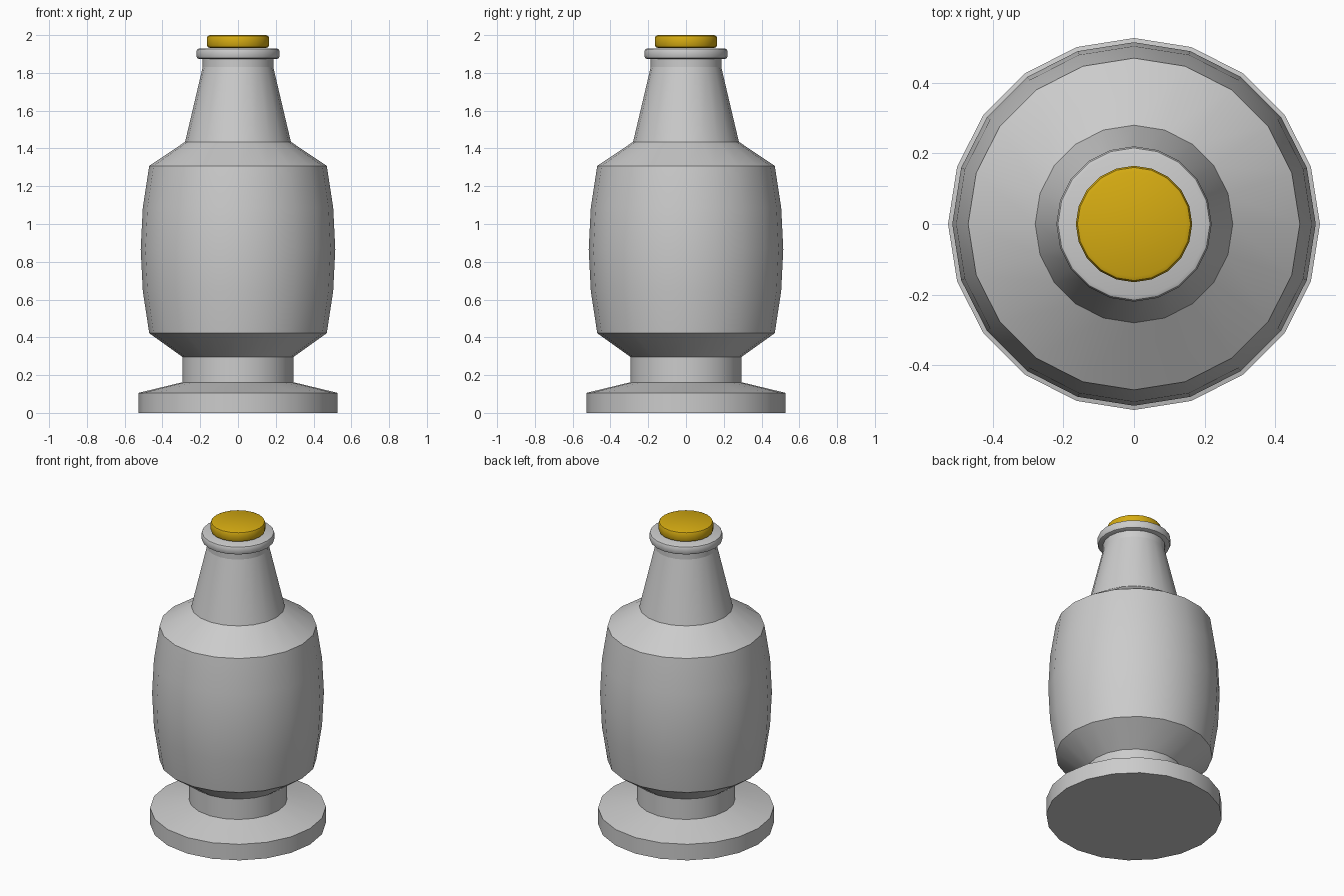
import bpy, bmesh, math

SIDES = 20

if "Cube" in bpy.data.objects:
    bpy.data.objects.remove(bpy.data.objects["Cube"], do_unlink=True)


def make_material(name, rgb):
    mat = bpy.data.materials.new(name)
    mat.use_nodes = True
    mat.diffuse_color = (*rgb, 1)
    mat.node_tree.nodes["Principled BSDF"].inputs["Base Color"].default_value = (*rgb, 1)
    return mat


def lathe(name, profile, mat, cap_bottom=False, cap_top=False):
    """Turn a list of (radius, height) points, bottom to top, around z."""
    bm = bmesh.new()
    rings = [[bm.verts.new((r * math.cos(i * math.tau / SIDES),
                            r * math.sin(i * math.tau / SIDES), z))
              for i in range(SIDES)] for r, z in profile]
    for low, high in zip(rings, rings[1:]):
        for i in range(SIDES):
            j = (i + 1) % SIDES
            bm.faces.new((low[i], low[j], high[j], high[i]))
    if cap_bottom:
        bm.faces.new(rings[0][::-1])
    if cap_top:
        bm.faces.new(rings[-1])
    mesh = bpy.data.meshes.new(name)
    bm.to_mesh(mesh)
    bm.free()
    mesh.materials.append(mat)
    obj = bpy.data.objects.new(name, mesh)
    bpy.context.collection.objects.link(obj)
    bpy.ops.object.select_all(action="DESELECT")
    obj.select_set(True)
    bpy.context.view_layer.objects.active = obj
    bpy.ops.object.shade_smooth_by_angle(angle=math.radians(30))
    return obj


def rounded_disc(name, radius, bottom, top, bevel, mat):
    """Closed disc with softened rims."""
    mid = bevel * 0.3
    profile = [(radius - bevel, bottom), (radius - mid, bottom + mid),
               (radius, bottom + bevel), (radius, top - bevel),
               (radius - mid, top - mid), (radius - bevel, top)]
    return lathe(name, profile, mat, True, True)


grey = make_material("light grey", (0.6, 0.6, 0.6))
gold = make_material("gold", (0.67, 0.41, 0.006))

# Foot and stem
lathe("foot", [(0.527, 0), (0.527, 0.106), (0.295, 0.162)], grey, cap_bottom=True)
lathe("stem", [(0.295, 0.162), (0.295, 0.297)], grey)

# Barrel-shaped body with sloping underside and shoulder
lathe("body", [(0.295, 0.297), (0.47, 0.422), (0.504, 0.645), (0.515, 0.866),
               (0.504, 1.087), (0.47, 1.308), (0.28, 1.435)], grey)

# Tapering neck and short collar
lathe("neck", [(0.28, 1.435), (0.187, 1.83)], grey)
lathe("collar", [(0.187, 1.83), (0.187, 1.88)], grey)

# Lip and stopper
rounded_disc("lip", 0.22, 1.873, 1.93, 0.015, grey)
rounded_disc("stopper", 0.165, 1.932, 2.0, 0.016, gold)
